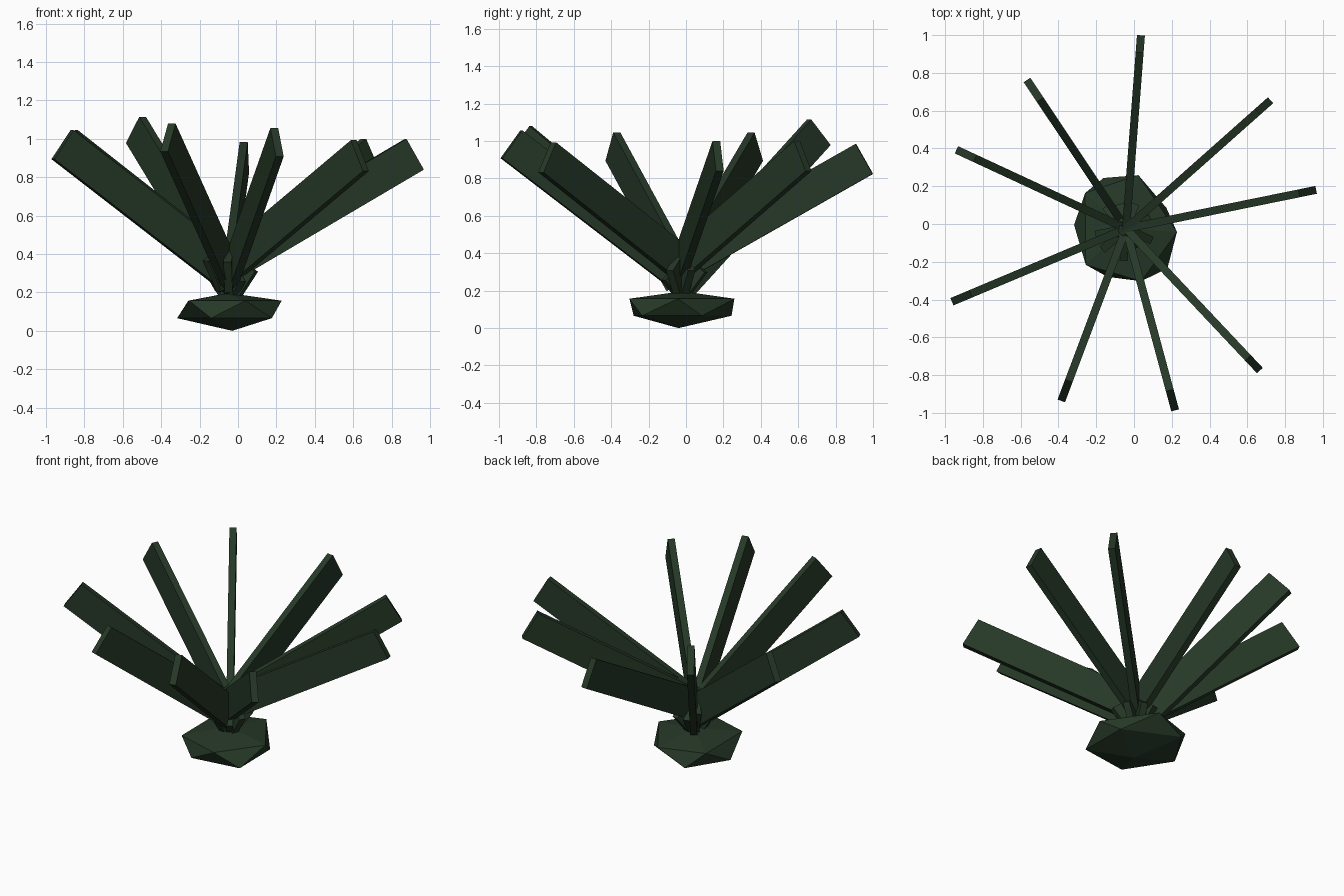
import bpy
import bmesh
from math import radians, sin, cos
from mathutils import Matrix, Vector

default_cube = bpy.data.objects.get("Cube")
if default_cube:
    bpy.data.objects.remove(default_cube, do_unlink=True)

green = bpy.data.materials.new("dark leaf green")
green.use_nodes = True
colour = (0.019, 0.040, 0.020, 1)
green.diffuse_color = colour
green.node_tree.nodes["Principled BSDF"].inputs["Base Color"].default_value = colour

CENTRE = Vector((-0.042, -0.024, 0))


def finish(name, bm):
    """Turn a bmesh into a flat shaded green object."""
    bmesh.ops.recalc_face_normals(bm, faces=bm.faces)
    mesh = bpy.data.meshes.new(name)
    bm.to_mesh(mesh)
    bm.free()
    mesh.materials.append(green)
    bpy.context.collection.objects.link(bpy.data.objects.new(name, mesh))


def leaf(name, azimuth, reach, top, slope, length=1.27, width=0.185, thick=0.042):
    """Flat bar standing on edge; reach is its outer lower corner, top its upper one."""
    a, s = radians(azimuth), radians(slope)
    bm = bmesh.new()
    bmesh.ops.create_cube(bm, size=1)
    # put the outer lower edge on the origin, then tilt and turn
    shape = Matrix.Translation((-length / 2, 0, width / 2)) @ Matrix.Diagonal((length, thick, width, 1))
    tip = Matrix.Translation((reach, 0, top - width * cos(s)))
    turn = Matrix.Translation(CENTRE) @ Matrix.Rotation(a, 4, "Z")
    bm.transform(turn @ tip @ Matrix.Rotation(-s, 4, "Y") @ shape)
    finish(name, bm)


# Ring of leaves: azimuth, outer radius, top height, slope
leaves = [
    (11.5, 1.027, 1.00, 30), (41.6, 1.023, 1.00, 30), (85.6, 1.026, 0.985, 29.5),
    (123.7, 0.945, 1.115, 42.5), (155.1, 0.99, 1.045, 35.5), (202.8, 1.00, 1.045, 35.5),
    (249.4, 0.975, 1.08, 38), (285.1, 0.997, 1.057, 36.5), (313.3, 1.033, 0.993, 30),
]
for i, spec in enumerate(leaves):
    leaf(f"leaf_{i + 1}", *spec)


# Faceted bulb: an uneven, squashed twenty-sided solid
def ring(bm, points, z):
    return [bm.verts.new(CENTRE + Vector((r * cos(radians(a)), r * sin(radians(a)), z)))
            for a, r in points]


bm = bmesh.new()
upper = ring(bm, [(-4, 0.27), (77, 0.29), (139, 0.287), (222, 0.287), (286, 0.29)], 0.157)
lower = ring(bm, [(27, 0.24), (114, 0.293), (176, 0.276), (249, 0.274), (316, 0.304)], 0.066)
crown = bm.verts.new((-0.05, -0.02, 0.197))
root = bm.verts.new((-0.03, -0.04, 0))
for i in range(5):
    j = (i + 1) % 5
    bm.faces.new((upper[i], upper[j], crown))
    bm.faces.new((upper[i], lower[i], upper[j]))
    bm.faces.new((lower[i], lower[j], upper[j]))
    bm.faces.new((lower[j], lower[i], root))
finish("bulb", bm)
